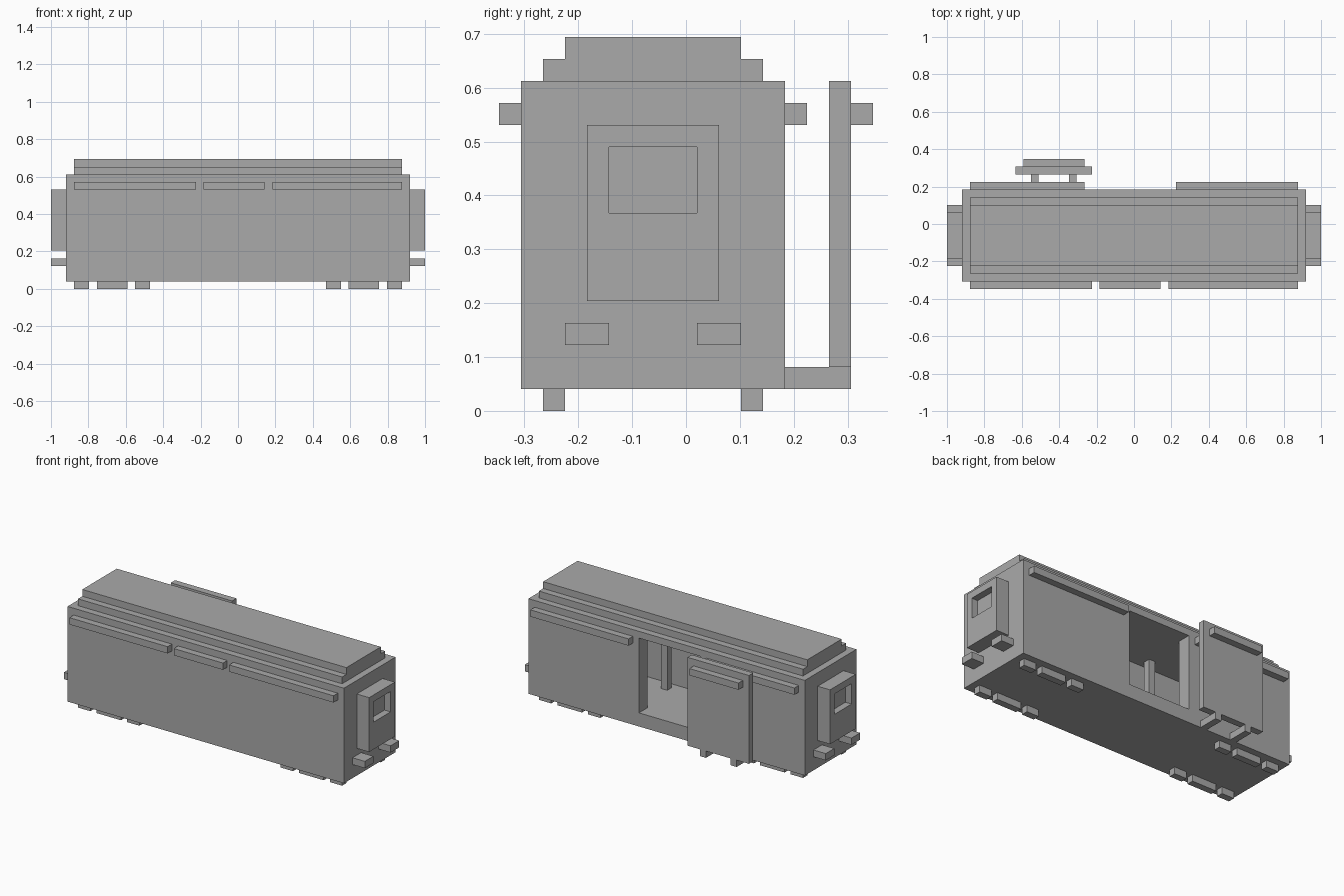
import bpy
import bmesh
from mathutils import Vector

U = 2 / 49  # one block of the building grid

cube = bpy.data.objects.get("Cube")
if cube:
    bpy.data.objects.remove(cube, do_unlink=True)

grey = bpy.data.materials.new("plain grey")
grey.use_nodes = True
grey.diffuse_color = (0.4, 0.4, 0.4, 1)
grey.node_tree.nodes["Principled BSDF"].inputs["Base Color"].default_value = (0.4, 0.4, 0.4, 1)


def box(name, xs, ys, zs):
    """Box spanning the given ranges, in grid blocks."""
    spans = (xs, ys, zs)
    mid = Vector([sum(s) / 2 for s in spans])
    size = Vector([s[1] - s[0] for s in spans])
    bm = bmesh.new()
    bmesh.ops.create_cube(bm, size=1)
    for v in bm.verts:
        v.co = (v.co * size + mid) * U
    mesh = bpy.data.meshes.new(name)
    bm.to_mesh(mesh)
    bm.free()
    mesh.materials.append(grey)
    obj = bpy.data.objects.new(name, mesh)
    bpy.context.collection.objects.link(obj)
    return obj


def cut(target, xs, ys, zs):
    """Cut a box-shaped hole out of the target."""
    cutter = box("cutter", xs, ys, zs)
    cutter.hide_render = True
    mod = target.modifiers.new("cut", 'BOOLEAN')
    mod.operation = 'DIFFERENCE'
    mod.solver = 'EXACT'
    mod.object = cutter
    bpy.context.view_layer.objects.active = target
    bpy.ops.object.modifier_apply(modifier=mod.name)
    bpy.data.objects.remove(cutter, do_unlink=True)


def ends(side, a, b):
    """Range from a to b, mirrored to the negative side when asked."""
    return (a, b) if side > 0 else (-b, -a)


# Hollow body with the side doorway
body = box("wagon_body", (-22.5, 22.5), (-7.5, 4.5), (1, 15))
cut(body, (-20.5, 20.5), (-5.5, 2.5), (3, 14))
cut(body, (-5.5, 4.5), (2, 6), (3, 14))

# Stepped roof
box("roof_lower_step", (-21.5, 21.5), (-6.5, 3.5), (15, 16))
box("roof_upper_step", (-21.5, 21.5), (-5.5, 2.5), (16, 17))

# Trim rails under the eaves
for i, xs in enumerate([(-21.5, -5.5), (-4.5, 3.5), (4.5, 21.5)]):
    box(f"front_rail_{i + 1}", xs, (-8.5, -7.5), (13, 14))
for i, xs in enumerate([(-21.5, -6.5), (5.5, 21.5)]):
    box(f"back_rail_{i + 1}", xs, (4.5, 5.5), (13, 14))

# Open sliding door held out on brackets
box("sliding_door", (-15.5, -5.5), (6.5, 7.5), (2, 15))
box("door_rail", (-14.5, -6.5), (7.5, 8.5), (13, 14))
for i, x in enumerate((-13.5, -8.5)):
    box(f"door_bracket_{i + 1}", (x, x + 1), (4.5, 7.5), (1, 2))

for side, label in ((1, "left"), (-1, "right")):
    # End gangway with a recessed window
    gangway = box(f"{label}_gangway", ends(side, 22.5, 24.5), (-4.5, 1.5), (5, 13))
    cut(gangway, ends(side, 23.5, 26), (-3.5, 0.5), (9, 12))

    # Buffers
    for i, y in enumerate((-5.5, 0.5)):
        box(f"{label}_buffer_{i + 1}", ends(side, 22.5, 24.5), (y, y + 2), (3, 4))

    # Wheels and axle boxes
    for row, y in (("front", -6.5), ("back", 2.5)):
        for part, a, b in (("inner_wheel", 11.5, 13.5), ("axle_box", 14.5, 18.5),
                           ("outer_wheel", 19.5, 21.5)):
            box(f"{label}_{row}_{part}", ends(side, a, b), (y, y + 1), (0, 1))

    # Interior pole
    box(f"{label}_pole", ends(side, 5.5, 6.5), (-4.5, -3.5), (3, 14))
